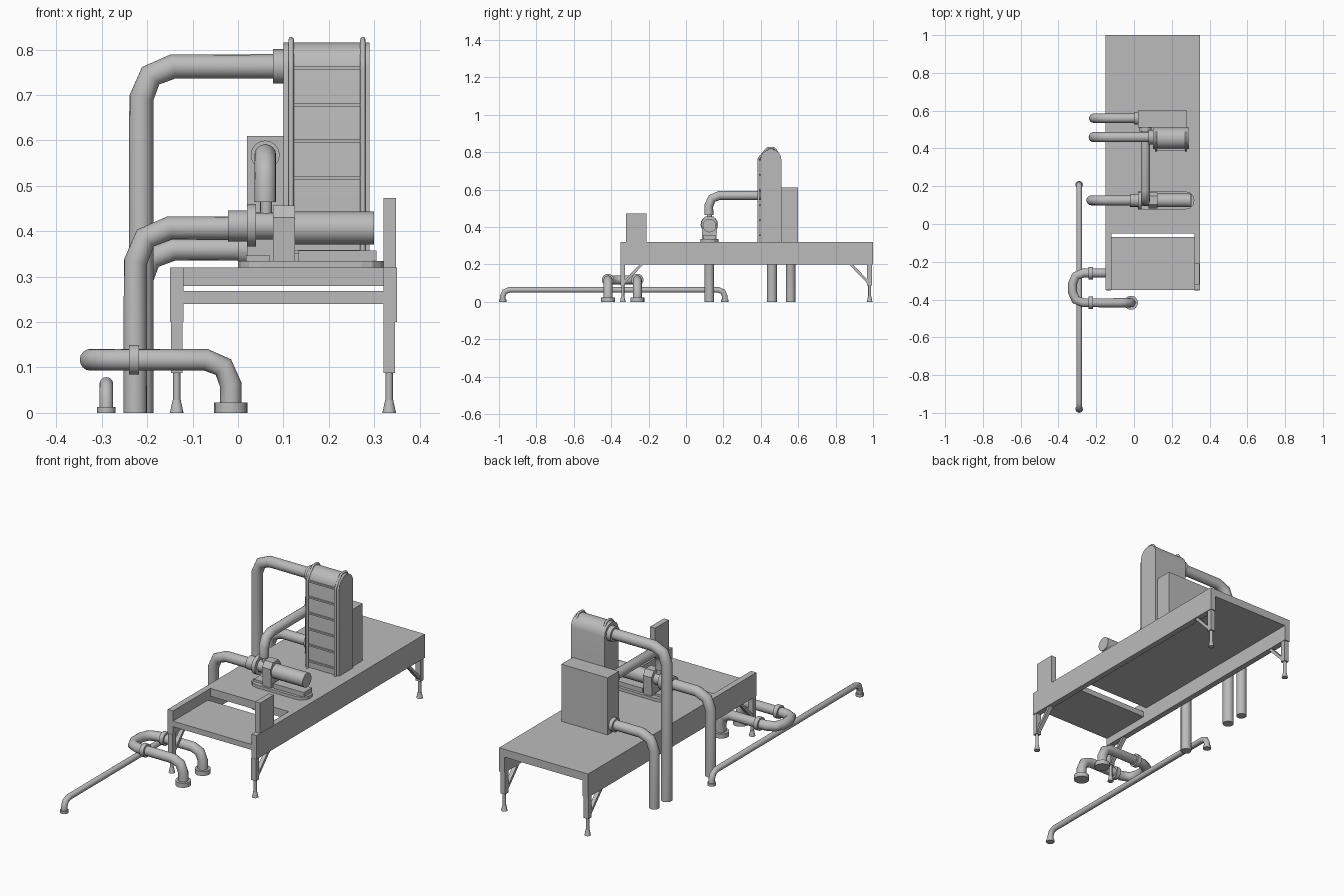
import bpy, bmesh, math
from mathutils import Vector

cube = bpy.data.objects.get("Cube")
if cube:
    bpy.data.objects.remove(cube, do_unlink=True)

steel = bpy.data.materials.new("grey_steel")
steel.use_nodes = True
GREY = (0.5, 0.5, 0.5, 1)
steel.diffuse_color = GREY
steel.node_tree.nodes["Principled BSDF"].inputs["Base Color"].default_value = GREY


def finish(name, bm):
    bmesh.ops.recalc_face_normals(bm, faces=bm.faces)
    mesh = bpy.data.meshes.new(name)
    bm.to_mesh(mesh)
    bm.free()
    mesh.materials.append(steel)
    obj = bpy.data.objects.new(name, mesh)
    bpy.context.collection.objects.link(obj)
    return obj


def smooth(obj, degrees=40):
    bpy.ops.object.select_all(action='DESELECT')
    obj.select_set(True)
    bpy.context.view_layer.objects.active = obj
    bpy.ops.object.shade_smooth_by_angle(angle=math.radians(degrees))


def prism(name, points, move):
    """Extrude a closed outline of 3D points along a vector."""
    bm = bmesh.new()
    face = bm.faces.new([bm.verts.new(p) for p in points])
    new = bmesh.ops.extrude_face_region(bm, geom=[face])["geom"]
    bmesh.ops.translate(bm, vec=move, verts=[v for v in new if isinstance(v, bmesh.types.BMVert)])
    return finish(name, bm)


def box(name, x, y, z):
    outline = [(x[0], y[0], z[0]), (x[1], y[0], z[0]), (x[1], y[1], z[0]), (x[0], y[1], z[0])]
    return prism(name, outline, (0, 0, z[1] - z[0]))


def cylinder(name, start, end, r1, r2=None, sides=16):
    a, b = Vector(start), Vector(end)
    bm = bmesh.new()
    bmesh.ops.create_cone(bm, cap_ends=True, segments=sides, radius1=r1,
                          radius2=r1 if r2 is None else r2, depth=(b - a).length)
    bm.transform((b - a).to_track_quat('Z', 'Y').to_matrix().to_4x4())
    bmesh.ops.translate(bm, vec=(a + b) / 2, verts=bm.verts)
    obj = finish(name, bm)
    smooth(obj, 46)
    return obj


def pipe(name, corners, radius, bend, resolution=6):
    """Round pipe through corner points, each corner eased with two chords."""
    pts = [Vector(c) for c in corners]
    path = [pts[0]]
    for prev, cur, nxt in zip(pts, pts[1:], pts[2:]):
        a, b = (prev - cur).normalized(), (nxt - cur).normalized()
        path += [cur + a * bend, cur + (a + b) * bend * 0.293, cur + b * bend]
    path.append(pts[-1])
    curve = bpy.data.curves.new(name, 'CURVE')
    curve.dimensions = '3D'
    curve.bevel_depth = radius
    curve.bevel_resolution = resolution
    curve.use_fill_caps = True
    spline = curve.splines.new('POLY')
    spline.points.add(len(path) - 1)
    for point, co in zip(spline.points, path):
        point.co = (*co, 1)
    curve.materials.append(steel)
    obj = bpy.data.objects.new(name, curve)
    bpy.context.collection.objects.link(obj)
    bpy.ops.object.select_all(action='DESELECT')
    obj.select_set(True)
    bpy.context.view_layer.objects.active = obj
    bpy.ops.object.convert(target='MESH')
    smooth(bpy.context.object, 50)


# Platform: deck, lower front shelf, side beams
box("deck", (-0.12, 0.32), (-0.05, 1.0), (0.28, 0.32))
box("front_shelf", (-0.12, 0.32), (-0.35, -0.07), (0.24, 0.268))
for side, x in (("right", -0.15), ("left", 0.32)):
    box(side + "_beam", (x, x + 0.03), (-0.35, 1.0), (0.2, 0.32))
box("control_panel", (0.32, 0.348), (-0.32, -0.21), (0.32, 0.473))

# Legs with adjustable feet and diagonal braces
for side, x in (("right", -0.135), ("left", 0.333)):
    for end, y, inward in (("front", -0.338, 1), ("back", 0.982, -1)):
        name = f"{end}_{side}_"
        box(name + "leg", (x - 0.013, x + 0.013), (y - 0.013, y + 0.013), (0.088, 0.2))
        cylinder(name + "shank", (x, y, 0.025), (x, y, 0.088), 0.008)
        cylinder(name + "foot", (x, y, 0), (x, y, 0.028), 0.015, 0.009)
        s = inward
        prism(name + "brace", [(x - 0.01, y + s * 0.012, 0.098), (x - 0.01, y + s * 0.012, 0.118),
                               (x - 0.01, y + s * 0.09, 0.2), (x - 0.01, y + s * 0.11, 0.2)], (0.02, 0, 0))

# Tall filter cabinet with arched top
side_outline = [(0.10, 0.398, 0.32), (0.10, 0.51, 0.32)]
for i in range(9):
    a = math.pi * i / 8
    side_outline.append((0.10, 0.454 + 0.056 * math.cos(a), 0.76 + 0.056 * math.sin(a)))
smooth(prism("cabinet", side_outline, (0.19, 0, 0)), 30)
for i in range(6):
    z = 0.355 + i * 0.081
    box("cabinet_rung", (0.12, 0.27), (0.39, 0.40), (z - 0.004, z + 0.004))

# Rails that run up the front of the cabinet and hook over the top
for x in (0.117, 0.275):
    pipe("cabinet_rail", [(x, 0.388, 0.32), (x, 0.388, 0.765), (x, 0.435, 0.822),
                          (x, 0.473, 0.822), (x, 0.495, 0.785)], 0.006, 0.008, 2)

# Rear tank box
box("rear_tank", (0.02, 0.28), (0.51, 0.60), (0.32, 0.61))

# Pump set on a round ended base
base = []
for i in range(14):
    a = math.pi / 2 + math.pi * (i % 7) / 6 + (math.pi if i > 6 else 0)
    base.append(((0.048 if i < 7 else 0.272) + 0.048 * math.cos(a), 0.125 + 0.048 * math.sin(a), 0.32))
prism("pump_base", base, (0, 0, 0.015))
box("motor_plinth", (0.133, 0.305), (0.092, 0.158), (0.335, 0.358))
box("pump_plinth", (0.018, 0.07), (0.1, 0.15), (0.335, 0.347))
PY, PZ = 0.125, 0.407
casing = [(0.077, PY + y, z) for y, z in ((-0.038, 0.335), (0.038, 0.335), (0.042, 0.43),
                                         (0.022, 0.457), (-0.022, 0.457), (-0.042, 0.43))]
prism("pump_casing", casing, (0.048, 0, 0))
cylinder("motor", (0.12, PY, PZ), (0.30, PY, PZ), 0.036)
cylinder("pump_neck", (0.0, PY, PZ + 0.005), (0.08, PY, PZ + 0.005), 0.03)
cylinder("pump_flange", (0.02, PY, PZ + 0.006), (0.04, PY, PZ + 0.006), 0.047)
cylinder("inlet_collar", (-0.022, PY, PZ + 0.005), (0.02, PY, PZ + 0.005), 0.034)
cylinder("outlet_neck", (0.062, PY, 0.41), (0.062, PY, 0.475), 0.013)

# Main pipes
pipe("pump_inlet_pipe", [(0, PY, PZ), (-0.226, PY, PZ), (-0.226, PY, 0)], 0.026, 0.075)
pipe("cabinet_pipe", [(0.1, 0.46, 0.763), (-0.213, 0.46, 0.763), (-0.213, 0.46, 0)], 0.027, 0.07)
pipe("tank_pipe", [(0.02, 0.56, 0.36), (-0.213, 0.56, 0.36), (-0.213, 0.56, 0)], 0.025, 0.07)
pipe("pump_outlet_pipe", [(0.06, 0.122, 0.465), (0.06, 0.122, 0.568), (0.06, 0.51, 0.568)], 0.024, 0.055)
cylinder("cabinet_pipe_collar", (0.077, 0.46, 0.763), (0.1, 0.46, 0.763), 0.038)
cylinder("tank_pipe_collar", (0.0, 0.56, 0.36), (0.02, 0.56, 0.36), 0.034)
cylinder("outlet_pipe_collar", (0.06, 0.49, 0.568), (0.06, 0.512, 0.568), 0.032)

# Low looped pipe at the front
FRONT, REAR = -0.417, -0.26
pipe("loop_pipe", [(-0.016, FRONT, 0), (-0.016, FRONT, 0.117), (-0.325, FRONT, 0.117),
                   (-0.325, REAR, 0.117), (-0.016, REAR, 0.117), (-0.016, REAR, 0)], 0.024, 0.055)
for y in (FRONT, REAR):
    cylinder("loop_collar", (-0.24, y, 0.117), (-0.218, y, 0.117), 0.033)
    cylinder("loop_foot", (-0.016, y, 0), (-0.016, y, 0.023), 0.037)

# Long floor pipe
pipe("floor_pipe", [(-0.29, -0.98, 0), (-0.29, -0.98, 0.064), (-0.29, 0.208, 0.064), (-0.29, 0.208, 0)],
     0.015, 0.035)
for y in (-0.98, 0.208):
    cylinder("floor_pipe_foot", (-0.29, y, 0), (-0.29, y, 0.013), 0.02)
